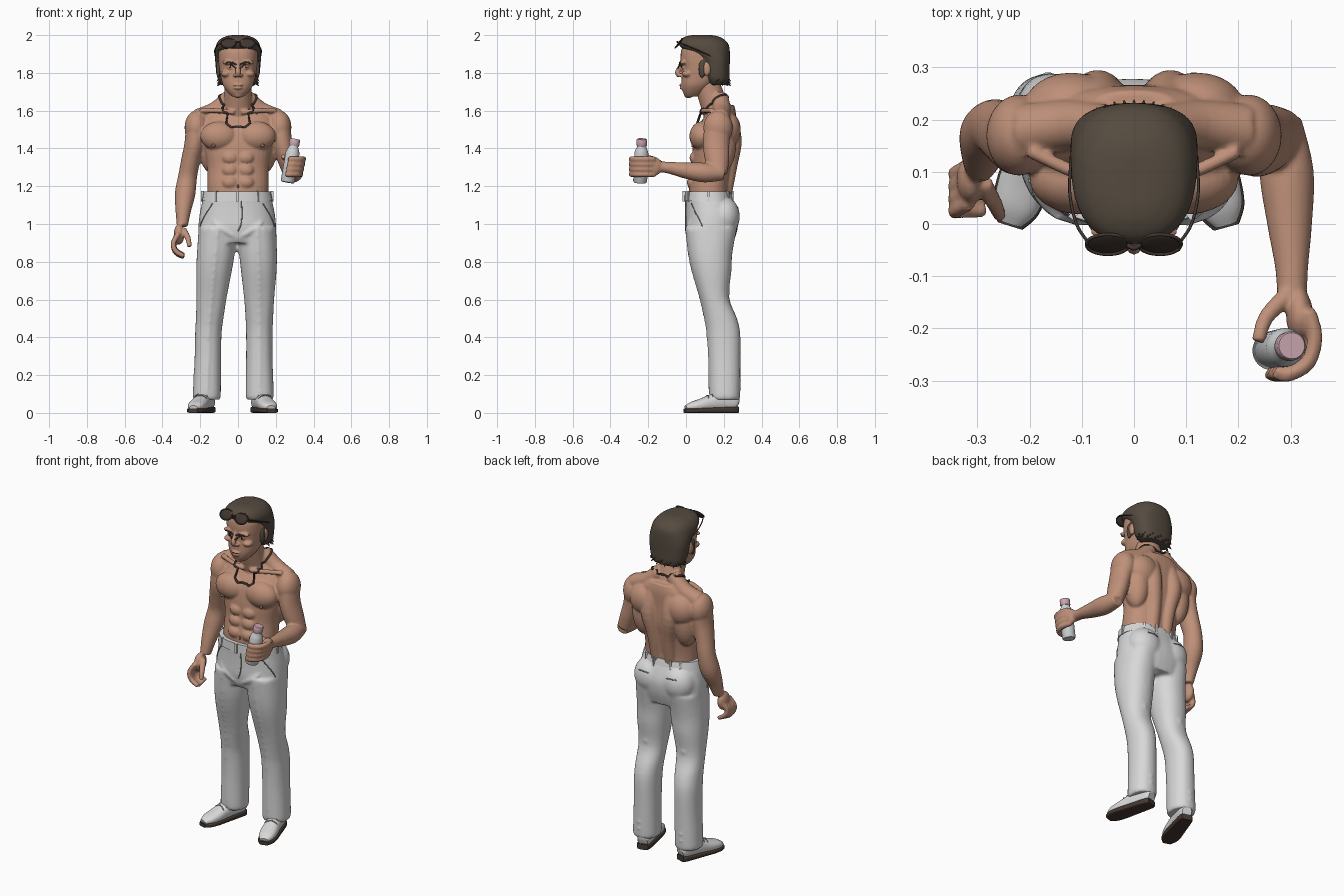
import bpy, bmesh, math
from mathutils import Matrix, Vector
from mathutils.bvhtree import BVHTree

cube = bpy.data.objects.get("Cube")
if cube:
    bpy.data.objects.remove(cube)
X, Y, Z = Vector((1, 0, 0)), Vector((0, 1, 0)), Vector((0, 0, 1))
SIDES = ((1, "left"), (-1, "right"))

def material(name, *rgb):
    mat = bpy.data.materials.new(name)
    mat.use_nodes = True
    mat.diffuse_color = (*rgb, 1)
    shader = next(n for n in mat.node_tree.nodes if n.type == "BSDF_PRINCIPLED")
    shader.inputs["Base Color"].default_value = (*rgb, 1)
    return mat

skin, dark_skin = material("skin", .52, .28, .19), material("dark_skin", .28, .13, .09)
white, seam = material("white_cloth", .68, .69, .68), material("seam_grey", .3, .31, .32)
brown_hair, sole_brown = material("brown_hair", .09, .07, .05), material("sole_brown", .06, .04, .03)
dark_metal = material("dark_metal", .05, .035, .03)
bottle_grey, cap_pink = material("bottle_grey", .62, .63, .64), material("cap_pink", .58, .38, .43)

def smooth(points, steps):
    """Catmull-Rom interpolation of tuples of any length."""
    out, last = [], len(points) - 1
    for i in range(last):
        quad = [points[max(0, min(last, i + k))] for k in (-1, 0, 1, 2)]
        for t in (s / steps for s in range(steps)):
            out.append([b + .5 * t * ((c - a) + t * ((2 * a - 5 * b + 4 * c - d) + t * (3 * b - a - 3 * c + d)))
                        for a, b, c, d in zip(*quad)])
    return out + [list(points[last])]

def loft(bm, rings, ref=None, power=2, steps=4, n=32):
    """Skin rings (x, y, z, a, b); level rings, or square to the path if ref is given."""
    rings = smooth(rings, steps)
    centres = [Vector(r[:3]) for r in rings]
    loops = []
    for i, ring in enumerate(rings):
        u, v = X, Y
        if ref:
            t = centres[min(i + 1, len(rings) - 1)] - centres[max(i - 1, 0)]
            v = t.cross(ref).normalized()
            u = v.cross(t).normalized()
        loops.append([])
        for k in range(n):
            c, s = (math.copysign(abs(q) ** (2 / power), q)
                    for q in (math.cos(math.tau * k / n), math.sin(math.tau * k / n)))
            loops[-1].append(bm.verts.new(centres[i] + u * c * ring[3] + v * s * ring[-1]))
    for low, high in zip(loops, loops[1:]):
        for k in range(n):
            bm.faces.new((low[k - 1], low[k], high[k], high[k - 1]))
    bm.faces.new(loops[0])
    bm.faces.new(loops[-1])

def level_loft(bm, x, rows, power):
    loft(bm, [(x, y, z, a, b) for z, y, a, b in rows], power=power)

def loft_pair(bm, rings, ref):
    for s, _ in SIDES:
        loft(bm, [(s * r[0], *r[1:]) for r in rings], ref)

def ball(bm, centre, radii, tilt=0):
    m = Matrix.Translation(centre) @ Matrix.Rotation(tilt, 4, "X") @ Matrix.Diagonal((*radii, 1))
    bmesh.ops.create_uvsphere(bm, u_segments=24, v_segments=16, radius=1, matrix=m)

def pair(bm, centre, radii, tilt=0):
    for s, _ in SIDES:
        ball(bm, (s * centre[0], *centre[1:]), radii, tilt)

def link(name, data, mat):
    data.materials.append(mat)
    ob = bpy.data.objects.new(name, data)
    bpy.context.collection.objects.link(ob)
    return ob

def finish(name, bm, mat, voxel=0):
    bmesh.ops.recalc_face_normals(bm, faces=bm.faces)
    mesh = bpy.data.meshes.new(name)
    bm.to_mesh(mesh)
    bm.free()
    mesh.shade_smooth()
    mesh.set_sharp_from_angle(angle=math.radians(40))
    ob = link(name, mesh, mat)
    if voxel:  # fuse the overlapping forms into one soft surface
        fuse, soft = ob.modifiers.new("fuse", "REMESH"), ob.modifiers.new("soften", "SMOOTH")
        fuse.mode, fuse.voxel_size, fuse.use_smooth_shade = "VOXEL", voxel, True
        soft.factor, soft.iterations = .5, 3
    return ob

def wire(name, points, radius, mat, target=None, closed=False):
    """Round wire through points, laid onto the target surface if given."""
    path = [Vector(p) for p in smooth(points, 6)]
    if target:
        tree = BVHTree.FromObject(target, bpy.context.evaluated_depsgraph_get())
        path = [h[0] + h[1] * radius * .3 for h in map(tree.find_nearest, path)]
    curve = bpy.data.curves.new(name, "CURVE")
    curve.dimensions, curve.bevel_depth, curve.bevel_resolution = "3D", radius, 1
    spline = curve.splines.new("POLY")
    spline.points.add(len(path) - 1)
    for point, p in zip(spline.points, path):
        point.co = (*p, 1)
    spline.use_cyclic_u = closed
    link(name, curve, mat)

# torso and neck
bm = bmesh.new()
level_loft(bm, 0, [(1.1, .125, .16, .11), (1.2, .125, .162, .108), (1.3, .14, .163, .108), (1.4, .15, .18, .115),
                   (1.5, .16, .195, .105), (1.58, .185, .17, .08), (1.63, .19, .1, .065)], 2.3)
level_loft(bm, 0, [(1.55, .18, .08, .08), (1.66, .14, .073, .074), (1.75, .11, .07, .07)], 2)
# shoulders, chest, flanks, shoulder blades, then shoulder slope, collarbones and back muscles
for centre, radii in (((.22, .17, 1.51), (.063, .078, .09)), ((.1, .085, 1.465), (.1, .067, .078)),
                      ((.14, .19, 1.42), (.07, .075, .15)), ((.12, .225, 1.5), (.09, .065, .09))):
    pair(bm, centre, radii)
loft_pair(bm, [(.04, .18, 1.67, .045), (.12, .19, 1.6, .047), (.21, .18, 1.56, .05)], Y)
loft_pair(bm, [(.02, .085, 1.59, .012), (.1, .095, 1.6, .013), (.2, .14, 1.6, .013)], Y)
loft_pair(bm, [(.045, .2, 1.12, .035), (.05, .23, 1.3, .04), (.07, .245, 1.45, .05), (.06, .22, 1.58, .04)], X)
for z, y in ((1.35, .047), (1.285, .042), (1.22, .033)):
    pair(bm, (.042, y, z), (.042, .028, .034))
# hanging right arm and hand
loft(bm, [(-.22, .17, 1.54, .055, .07), (-.23, .165, 1.43, .053, .07), (-.25, .175, 1.34, .05, .06),
          (-.267, .185, 1.25, .05, .054), (-.28, .17, 1.16, .054, .056), (-.29, .135, 1.07, .041, .043),
          (-.295, .11, .99, .029, .032)], X)
ball(bm, (-.312, .085, .945), (.028, .046, .055))
for i in range(4):
    y, lift = .025 + .024 * i, .006 * abs(i - 1)
    loft(bm, [(-.315, y + .015, .95, .014), (-.342, y, .9, .014), (-.33, y, .85 + lift, .014),
              (-.285, y, .823 + lift, .012)], Y)
loft(bm, [(-.29, .08, .97, .018), (-.265, .035, .925, .015), (-.257, .015, .88, .012)], X)
# bent left arm and gripping hand
loft(bm, [(.22, .17, 1.54, .055, .07), (.235, .16, 1.43, .053, .07), (.26, .165, 1.34, .05, .064),
          (.285, .175, 1.265, .044, .046)], X)
loft(bm, [(.282, .2, 1.27, .038), (.292, .1, 1.272, .052), (.298, 0, 1.283, .043),
          (.302, -.09, 1.298, .031), (.302, -.16, 1.305, .028)], X)
ball(bm, (.317, -.175, 1.305), (.026, .05, .052))
for i in range(4):
    grip = ((.318, -.165), (.331, -.215), (.318, -.265), (.278, -.288), (.255, -.28))
    loft(bm, [(x + .005 * i, y, 1.263 + .027 * i, .015) for x, y in grip], Z)
loft(bm, [(.29, -.14, 1.32, .018), (.252, -.18, 1.345, .015), (.238, -.225, 1.358, .013)], X)
torso = finish("torso_and_arms", bm, skin, .0065)
bm = bmesh.new()
pair(bm, (.13, .035, 1.415), (.011, .007, .009))
ball(bm, (0, .019, 1.2), (.006, .008, .01))
finish("nipples_and_navel", bm, dark_skin)
strand = [(0, .24, 1.68), (.08, .19, 1.67), (.085, .12, 1.63), (.07, .06, 1.58), (.035, .035, 1.545), (0, .03, 1.53)]
wire("necklace", strand + [(-x, y, z) for x, y, z in strand[-2::-1]], .006, dark_metal, torso)

# head: skull, brows, cheeks, eyelids, nostrils, ears, nose, lips and chin
bm = bmesh.new()
level_loft(bm, 0, [(1.675, .03, .033, .033), (1.7, .045, .057, .062), (1.735, .06, .08, .083),
                   (1.78, .08, .092, .103), (1.83, .085, .1, .106), (1.87, .09, .104, .119),
                   (1.92, .095, .105, .12), (1.96, .095, .09, .1)], 2.3)
for centre, radii in (((.042, -.014, 1.855), (.042, .018, .013)), ((.062, .008, 1.795), (.028, .03, .018)),
                      ((.04, -.006, 1.828), (.017, .017, .012)), ((.016, -.03, 1.787), (.01, .013, .009)),
                      ((.106, .11, 1.82), (.012, .022, .036))):
    pair(bm, centre, radii)
loft(bm, [(0, -.02, 1.86, .012), (0, -.032, 1.83, .012), (0, -.045, 1.803, .014), (0, -.034, 1.782, .012)], X)
ball(bm, (0, -.022, 1.736), (.028, .014, .007))
ball(bm, (0, -.02, 1.72), (.024, .014, .008))
ball(bm, (0, .014, 1.684), (.026, .025, .018))
head = finish("head", bm, skin, .0045)
for s, side in SIDES:
    wire(side + "_eyebrow", [(s * .018, -.05, 1.848), (s * .042, -.05, 1.858), (s * .068, -.04, 1.85)],
         .004, brown_hair, head)
    wire(side + "_eye", [(s * .025, -.05, 1.827), (s * .04, -.05, 1.831), (s * .056, -.04, 1.827)],
         .0035, dark_metal, head)
wire("mouth_line", [(-.026, -.05, 1.727), (0, -.06, 1.728), (.026, -.05, 1.727)], .002, dark_skin, head)

# swept-back hair with sideburns and a ragged fringe at the nape
bm = bmesh.new()
level_loft(bm, 0, [(1.735, .175, .09, .05), (1.77, .165, .108, .065), (1.81, .16, .116, .071), (1.86, .155, .121, .077),
                   (1.9, .132, .122, .1), (1.93, .105, .12, .126), (1.955, .092, .113, .131),
                   (1.98, .087, .093, .112), (1.995, .085, .06, .08), (2, .085, .03, .05)], 2.4)
pair(bm, (.104, .085, 1.82), (.012, .02, .05))
finish("hair", bm, brown_hair, .007)
bm = bmesh.new()
for i in range(23):
    a = math.pi * (i / 22 * 1.2 - .1)
    out = Vector((math.cos(a), math.sin(a), 0))
    spot = Vector((out.x * .098, .17 + out.y * .053, 1.745 + .012 * (i % 3)))
    m = Matrix.Translation(spot) @ Z.rotation_difference(out - Z * .9).to_matrix().to_4x4()
    bmesh.ops.create_cone(bm, cap_ends=True, segments=8, radius1=.013, radius2=.001, depth=.04, matrix=m)
finish("hair_fringe", bm, brown_hair)

# sunglasses pushed up on the hair
bm = bmesh.new()
pair(bm, (.05, -.037, 1.957), (.039, .006, .03), -.65)
finish("sunglasses_lenses", bm, dark_metal)
for s, side in SIDES:
    rim = [(s * .05 + .041 * math.cos(a), -.039 + .019 * math.sin(a), 1.957 + .025 * math.sin(a))
           for a in (math.tau * k / 12 for k in range(12))]
    wire(side + "_sunglasses_rim", rim, .0035, sole_brown, closed=True)
    wire(side + "_sunglasses_temple", [(s * .087, -.036, 1.96), (s * .11, 0, 1.945), (s * .123, .06, 1.92),
                                      (s * .12, .13, 1.89)], .003, dark_metal)
wire("sunglasses_bridge", [(-.012, -.04, 1.96), (0, -.046, 1.965), (.012, -.04, 1.96)], .005, dark_metal)

# trousers: hips, seat and legs with pressed creases and folds
bm = bmesh.new()
level_loft(bm, -.004, [(1.165, .115, .175, .12), (1.1, .13, .19, .132), (1.04, .138, .201, .14),
                       (.97, .135, .206, .137), (.9, .133, .2, .118)], 2.3)
pair(bm, (.092, .2, 1.04), (.1, .085, .105))
loft_pair(bm, [(.01, .01, .93, .008), (.07, .004, .965, .01), (.13, .018, 1.01, .006)], Z)
# each row: height, right x, left x, y, half width, half depth
legs = [(.98, -.108, .102, .135, .1, .135), (.85, -.117, .106, .13, .1, .116), (.75, -.127, .11, .137, .094, .103),
        (.61, -.14, .112, .152, .08, .077), (.5, -.15, .113, .185, .073, .085), (.42, -.157, .113, .2, .07, .087),
        (.28, -.16, .113, .205, .07, .083), (.1, -.165, .115, .206, .074, .081), (.07, -.165, .115, .206, .07, .077)]
for side in (1, 2):
    loft(bm, [(r[side], r[3], r[0], r[4], r[5]) for r in legs], power=2.2)
    loft(bm, [(r[side], r[3] - r[5] + .002, r[0], .008) for r in legs[:-1]], X)
    for row, lift in ((3, -.03), (3, .03), (7, .03), (7, .07)):
        z, x, (y, a, b) = legs[row][0] + lift, legs[row][side], legs[row][3:]
        loft(bm, [(x + w * a * .9, y + b * d, z + .03 * w * w, .009) for w, d in ((1, 0), (0, .97), (-1, 0))], Z)
trousers = finish("trousers", bm, white, .01)
bm = bmesh.new()
level_loft(bm, -.004, [(1.122, .122, .188, .13), (1.172, .116, .178, .122)], 2.3)
finish("waistband", bm, white)
bm = bmesh.new()
for a in (.9, 1.3, 1.9, 2.24, 3.14, 4.05, 4.71, 5.37, 6.28):
    m = Matrix.Translation((-.004 + .183 * math.cos(a), .119 + .129 * math.sin(a), 1.147))
    bmesh.ops.create_cube(bm, matrix=m @ Matrix.Rotation(a, 4, "Z") @ Matrix.Diagonal((.016, .012, .056, 1)))
finish("belt_loops", bm, white)
wire("fly_seam", [(.02, -.03, 1.12), (.022, -.03, 1.04), (.015, -.03, .99), (0, -.02, .96)], .003, seam, trousers)
for s, side in SIDES:
    wire(side + "_pocket", [(s * .15, 0, 1.11), (s * .19, .05, 1.04), (s * .21, .08, .99)], .003, seam, trousers)
    wire(side + "_back_pocket", [(s * .05, .3, 1.09), (s * .13, .28, 1.09)], .003, seam, trousers)

# shoes, built heel to toe and then turned out
last = [(0, .05, .028, .025), (.02, .055, .037, .043), (.09, .062, .042, .052), (.15, .052, .045, .042),
        (.2, .042, .048, .033), (.25, .034, .042, .024), (.283, .027, .022, .012)]
for side, x, turn in (("right", -.152, -.3), ("left", .1, .27)):
    place = Matrix.Translation((x, .272, 0)) @ Matrix.Rotation(turn, 4, "Z")
    upper, sole = bmesh.new(), bmesh.new()
    loft(upper, [(0, -d, z, a, b) for d, z, a, b in last], X, 2.3)
    loft(sole, [(0, -d * 1.02, .017 - d * .02, a + .003, .017 - d * .02) for d, _, a, _ in last], X, 5)
    upper.transform(place)
    sole.transform(place)
    shoe = finish(side + "_shoe", upper, white)
    finish(side + "_sole", sole, sole_brown)
    for k in range(3):
        lace = [place @ Vector((w, -.12 - .022 * k, .12 - .01 * k - abs(w))) for w in (-.03, 0, .03)]
        wire(side + "_lace", lace, .003, seam, shoe)

# bottle and cap, leaning in the grip
base, top = Vector((.262, -.243, 1.22)), Vector((.302, -.233, 1.45))
for name, mat, profile in (
        ("bottle", bottle_grey, ((0, .033), (.03, .037), (.68, .037), (.76, .031), (.82, .024), (.88, .024))),
        ("bottle_cap", cap_pink, ((.84, .026), (.86, .028), (.98, .028), (1, .025)))):
    bm = bmesh.new()
    loft(bm, [(*base.lerp(top, f), r) for f, r in profile], X, steps=1)
    finish(name, bm, mat)
